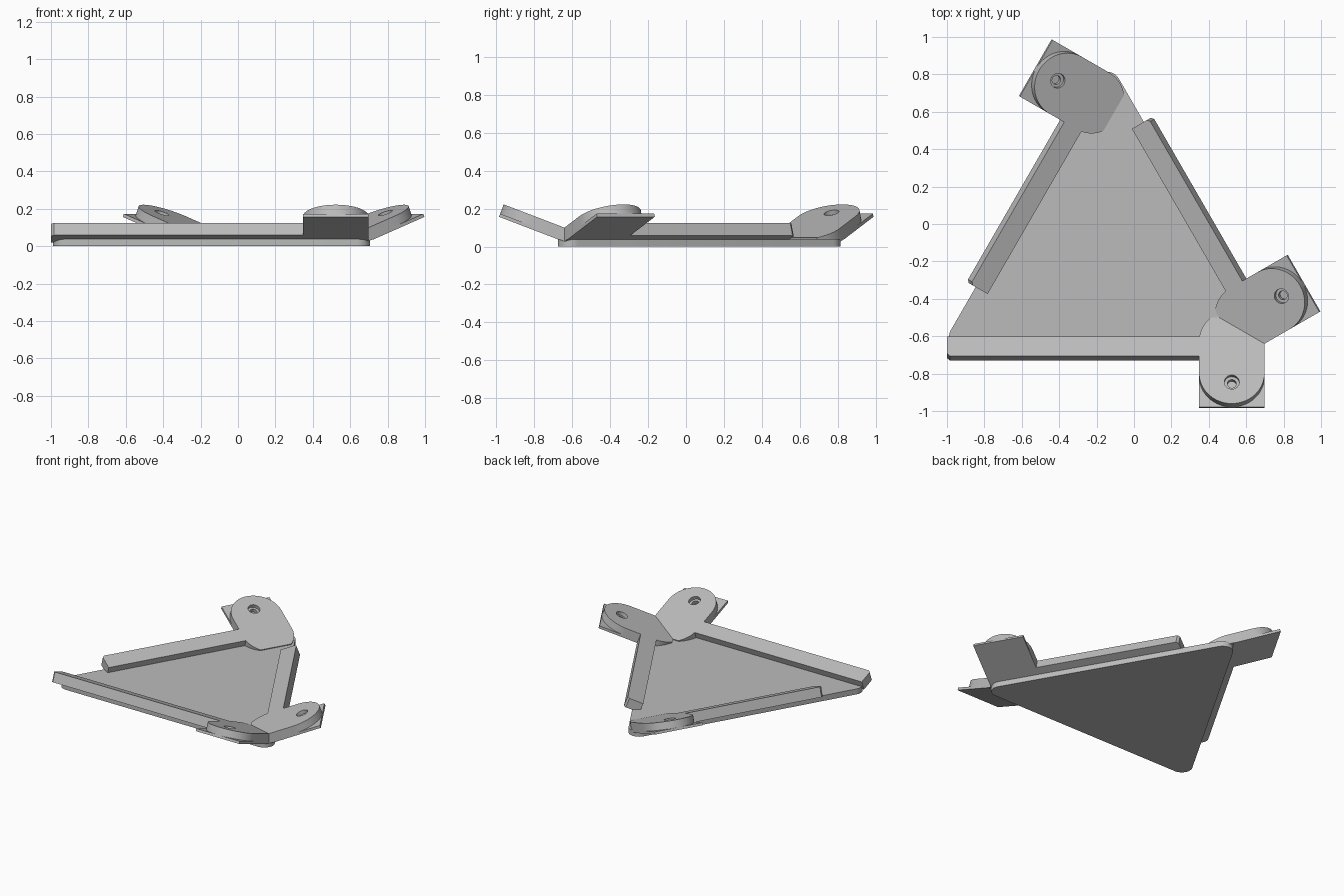
import bpy, bmesh
from math import sin, cos, pi, radians, sqrt
from mathutils import Vector

cube = bpy.data.objects.get("Cube")
if cube:
    bpy.data.objects.remove(cube)

grey = bpy.data.materials.new("plain_grey")
grey.use_nodes = True
grey.diffuse_color = (0.5, 0.5, 0.5, 1)
grey.node_tree.nodes["Principled BSDF"].inputs["Base Color"].default_value = (0.5, 0.5, 0.5, 1)

CENTRE = Vector((-0.142, -0.155, 0))
INRADIUS, CORNER, PLATE_H = 0.519, 0.07, 0.04
TILT, THICK, TAB_T, TAB_R = radians(20.9), 0.07, 0.665, 0.175
TAB_END = 0.337
parts = []


def edge_frame(out_deg, along_deg):
    """Map (along edge, out along the tilted flange, flange normal) to the model."""
    out = Vector((cos(radians(out_deg)), sin(radians(out_deg)), 0))
    along = Vector((cos(radians(along_deg)), sin(radians(along_deg)), 0))
    up = Vector((0, 0, 1))
    origin = CENTRE + out * (INRADIUS - 0.004) + up * 0.036
    u = out * cos(TILT) + up * sin(TILT)
    w = up * cos(TILT) - out * sin(TILT)
    return lambda p: origin + along * p[0] + u * p[1] + w * p[2]


def flat_frame(p):
    return CENTRE + Vector(p)


def prism(name, outline, low, high, frame):
    bm = bmesh.new()
    face = bm.faces.new([bm.verts.new((x, y, low)) for x, y in outline])
    ext = bmesh.ops.extrude_face_region(bm, geom=[face])["geom"]
    for v in ext:
        if isinstance(v, bmesh.types.BMVert):
            v.co.z = high
    for v in bm.verts:
        v.co = frame(v.co)
    # Trim anything below the ground
    cut = bmesh.ops.bisect_plane(bm, geom=bm.verts[:] + bm.edges[:] + bm.faces[:],
                                 plane_co=(0, 0, 0), plane_no=(0, 0, -1), clear_outer=True)
    rim = [e for e in cut["geom_cut"] if isinstance(e, bmesh.types.BMEdge) and e.is_boundary]
    if rim:
        bmesh.ops.holes_fill(bm, edges=rim, sides=0)
    bmesh.ops.recalc_face_normals(bm, faces=bm.faces[:])
    mesh = bpy.data.meshes.new(name)
    bm.to_mesh(mesh)
    bm.free()
    mesh.materials.append(grey)
    ob = bpy.data.objects.new(name, mesh)
    bpy.context.collection.objects.link(ob)
    return ob


def arc(cx, cy, r, start, end, n):
    angles = [radians(start + (end - start) * i / n) for i in range(n + 1)]
    return [(cx + r * cos(a), cy + r * sin(a)) for a in angles]


def drill(ob, cutter):
    mod = ob.modifiers.new("hole", 'BOOLEAN')
    mod.operation, mod.solver, mod.object = 'DIFFERENCE', 'EXACT', cutter
    bpy.context.view_layer.update()
    graph = bpy.context.evaluated_depsgraph_get()
    mesh = bpy.data.meshes.new_from_object(ob.evaluated_get(graph))
    ob.modifiers.clear()
    ob.data = mesh
    bpy.data.objects.remove(cutter)


# Triangular panel with rounded corners
panel = []
reach = 2 * (INRADIUS - CORNER)
for mid in (90, 210, 330):
    a = radians(mid)
    panel += arc(reach * cos(a), reach * sin(a), CORNER, mid - 60, mid + 60, 10)
parts.append(prism("triangle_panel", panel, 0, PLATE_H, flat_frame))

# Tilted rail and screw tab on each edge
for side, out, along, start in (("front", 270, 0, -0.858),
                                ("left", 30, -60, -0.51),
                                ("right", 150, 60, -0.51)):
    frame = edge_frame(out, along)
    rail = [(start, -0.048), (TAB_T, -0.048), (TAB_T, 0.064),
            (start + 0.015, 0.064), (start, 0.05)]
    parts.append(prism(side + "_rail", rail, 0, THICK, frame))

    # Rounded tab, flattened where it runs into the panel
    outer = arc(TAB_T, TAB_END - TAB_R, TAB_R, 0, 180, 32)
    inner = [(x, max(y, -0.155)) for x, y in arc(TAB_T, -0.02, TAB_R, 180, 360, 32)]
    inner = [p for i, p in enumerate(inner)
             if p[1] > -0.155 or inner[i - 1][1] > -0.155 or inner[i + 1][1] > -0.155]
    tab = prism(side + "_tab", outer + inner, 0.002, THICK, frame)

    # Stepped blind screw hole
    for radius, floor in ((0.04, 0.045), (0.024, 0.015)):
        ring = arc(TAB_T, 0.214, radius, 0, 345, 23)
        drill(tab, prism("hole_cutter", ring, floor, THICK + 0.05, frame))
    parts.append(tab)

    # Thin square foot under the tab
    foot = [(TAB_T - TAB_R, 0), (TAB_T + TAB_R, 0),
            (TAB_T + TAB_R, TAB_END), (TAB_T - TAB_R, TAB_END)]
    parts.append(prism(side + "_tab_foot", foot, 0, 0.018, frame))

bpy.ops.object.select_all(action='DESELECT')
for ob in parts:
    ob.select_set(True)
bpy.context.view_layer.objects.active = parts[0]
bpy.ops.object.shade_smooth_by_angle(angle=radians(30))
